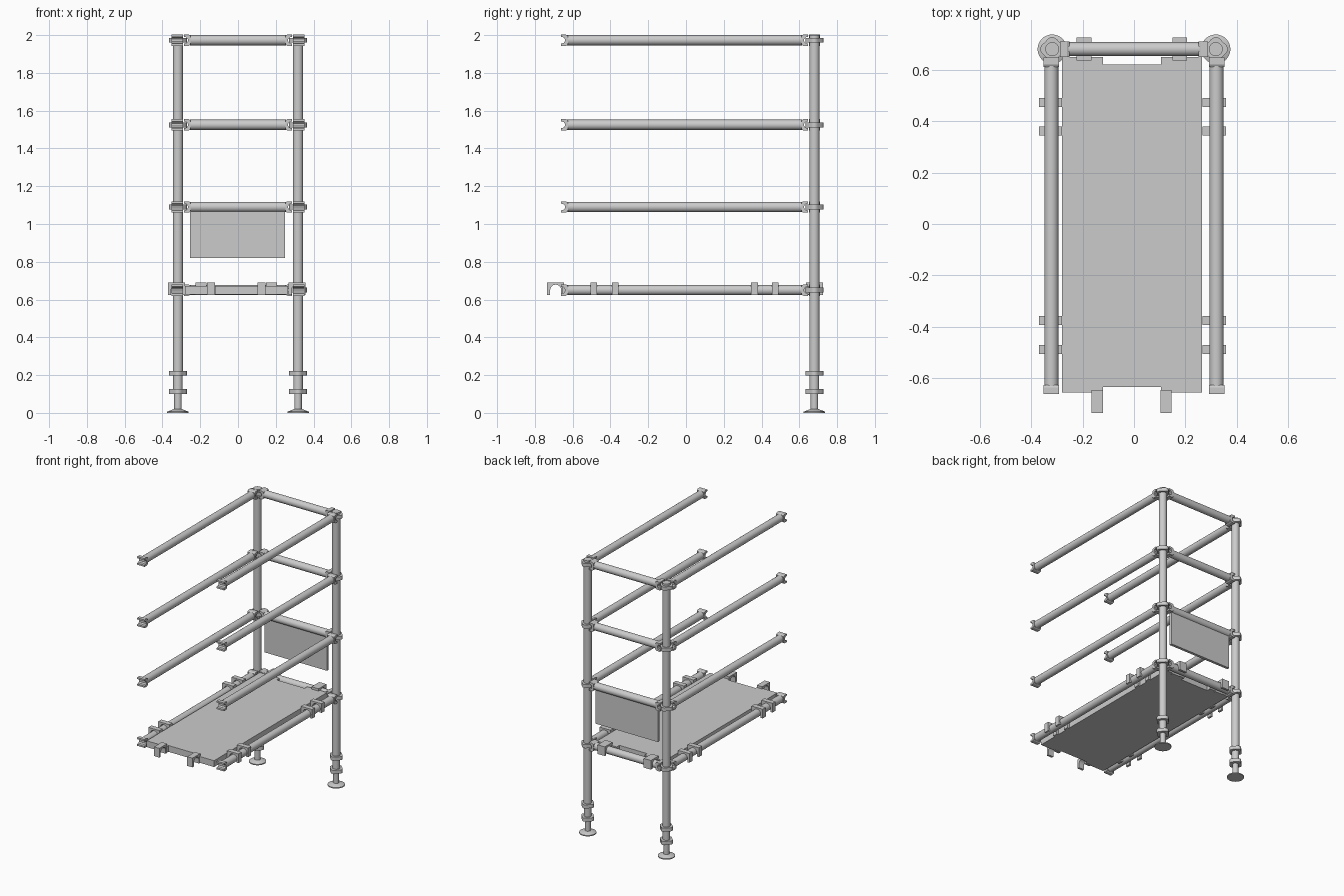
import bpy, bmesh
from math import cos, sin, pi, radians
from mathutils import Vector, Matrix

cube = bpy.data.objects.get("Cube")
if cube:
    bpy.data.objects.remove(cube, do_unlink=True)

steel = bpy.data.materials.new("light grey steel")
steel.use_nodes = True
GREY = (0.6, 0.6, 0.6, 1)
steel.diffuse_color = GREY
steel.node_tree.nodes["Principled BSDF"].inputs["Base Color"].default_value = GREY

X, Y, Z = Vector((1, 0, 0)), Vector((0, 1, 0)), Vector((0, 0, 1))
POST_X, POST_Y, TUBE_R = 0.318, 0.68, 0.027
LEVELS = {"deck": 0.65, "lower": 1.09, "middle": 1.525, "top": 1.973}
parts = []


def finish(name, bm):
    bmesh.ops.recalc_face_normals(bm, faces=bm.faces)
    mesh = bpy.data.meshes.new(name)
    bm.to_mesh(mesh)
    bm.free()
    mesh.materials.append(steel)
    ob = bpy.data.objects.new(name, mesh)
    bpy.context.collection.objects.link(ob)
    parts.append(ob)


def extrude(name, profile, origin, u, v, depth):
    """Extrude a 2D outline, drawn on axes u and v, evenly about origin."""
    bm = bmesh.new()
    w = u.cross(v)
    start = Vector(origin) - w * depth / 2
    face = bm.faces.new([bm.verts.new(start + u * a + v * b) for a, b in profile])
    new = bmesh.ops.extrude_face_region(bm, geom=[face])["geom"]
    bmesh.ops.translate(bm, vec=w * depth,
                        verts=[g for g in new if isinstance(g, bmesh.types.BMVert)])
    finish(name, bm)


def tube(name, a, b, r, r2=None):
    a, b = Vector(a), Vector(b)
    bm = bmesh.new()
    turn = (b - a).to_track_quat('Z', 'Y').to_matrix().to_4x4()
    bmesh.ops.create_cone(bm, cap_ends=True, segments=28, radius1=r,
                          radius2=r if r2 is None else r2, depth=(b - a).length,
                          matrix=Matrix.Translation((a + b) / 2) @ turn)
    finish(name, bm)


def box(name, lo, hi):
    lo, hi = Vector(lo), Vector(hi)
    bm = bmesh.new()
    bmesh.ops.create_cube(bm, size=1, matrix=Matrix.Translation((lo + hi) / 2)
                          @ Matrix.Diagonal((*(hi - lo), 1)))
    finish(name, bm)


# Four-lobed collar outline
ROSETTE = [((0.043 + 0.004 * cos(4 * t)) * cos(t), (0.043 + 0.004 * cos(4 * t)) * sin(t))
           for t in (i * pi / 20 for i in range(40))]

# Forked rail end, opening outwards
lower = [(0, -0.024), (0.01, -0.03), (0.036, -0.03), (0.036, -0.018),
         (0.022, -0.015), (0.015, -0.006)]
CLAW = lower + [(a, -b) for a, b in reversed(lower)]

# Square hook with a round mouth facing down
arch = [(0.029 * cos(t), 0.029 * sin(t)) for t in (i * pi / 12 for i in range(13))]
HOOK = [(0.045, -0.027), (0.045, 0.04), (-0.045, 0.04), (-0.045, -0.027),
        (-0.029, -0.027)] + arch[::-1] + [(0.029, -0.027)]


def collar(name, x, z):
    extrude(name, ROSETTE, (x, POST_Y, z), X, Y, 0.026)


def rail(name, a, b):
    a, b = Vector(a), Vector(b)
    d = (b - a).normalized()
    tube(name, a, b, TUBE_R)
    extrude(name + "_start_claw", CLAW, a + d * 0.004, -d, Z, 0.06)
    extrude(name + "_end_claw", CLAW, b - d * 0.004, d, Z, 0.06)


# Posts with screw feet, and the rails along each side
for side, s in (("right", -1), ("left", 1)):
    x = s * POST_X
    tube(side + "_post", (x, POST_Y, 0.2), (x, POST_Y, 2), TUBE_R)
    tube(side + "_foot_sleeve", (x, POST_Y, 0.11), (x, POST_Y, 0.21), 0.025)
    tube(side + "_foot_spindle", (x, POST_Y, 0.01), (x, POST_Y, 0.12), 0.02)
    tube(side + "_foot_plate", (x, POST_Y, 0), (x, POST_Y, 0.007), 0.057)
    tube(side + "_foot_cone", (x, POST_Y, 0.007), (x, POST_Y, 0.02), 0.055, 0.022)
    collar(side + "_foot_lower_collar", x, 0.113)
    collar(side + "_foot_upper_collar", x, 0.21)
    for level, z in LEVELS.items():
        collar(f"{side}_{level}_collar", x, z)
        rail(f"{side}_{level}_rail", (s * 0.321, -0.63, z), (s * 0.321, 0.615, z))

# Rails across the back
for level, z in LEVELS.items():
    rail(f"back_{level}_rail", (-0.255, POST_Y, z), (0.255, POST_Y, z))

# Deck with a shallow notch at both ends
DECK = [(-0.28, -0.655), (-0.12, -0.655), (-0.12, -0.633), (0.105, -0.633),
        (0.105, -0.655), (0.265, -0.655), (0.265, 0.65), (0.105, 0.65),
        (0.105, 0.62), (-0.12, 0.62), (-0.12, 0.65), (-0.28, 0.65)]
extrude("deck", DECK, (0, 0, 0.65), X, Y, 0.046)

# Hooks that hang the deck on the rails
for i, y in enumerate((-0.488, -0.375, 0.362, 0.472)):
    for side, x in (("right", -0.325), ("left", 0.312)):
        extrude(f"{side}_deck_hook_{i + 1}", HOOK, (x, y, 0.65), X, Z, 0.036)
for i, x in enumerate((-0.143, 0.125)):
    extrude(f"front_deck_hook_{i + 1}", HOOK, (x, -0.69, 0.65), Y, Z, 0.043)
for i, x in enumerate((-0.195, 0.178)):
    extrude(f"back_deck_hook_{i + 1}", HOOK, (x, POST_Y, 0.65), Y, Z, 0.058)

# Panel hanging from the lower back rail
box("back_panel", (-0.255, 0.67, 0.82), (0.25, 0.69, 1.09))

# Smooth round parts, keep edges sharp
bpy.ops.object.select_all(action='DESELECT')
for ob in parts:
    ob.select_set(True)
bpy.context.view_layer.objects.active = parts[0]
bpy.ops.object.shade_smooth_by_angle(angle=radians(30))
